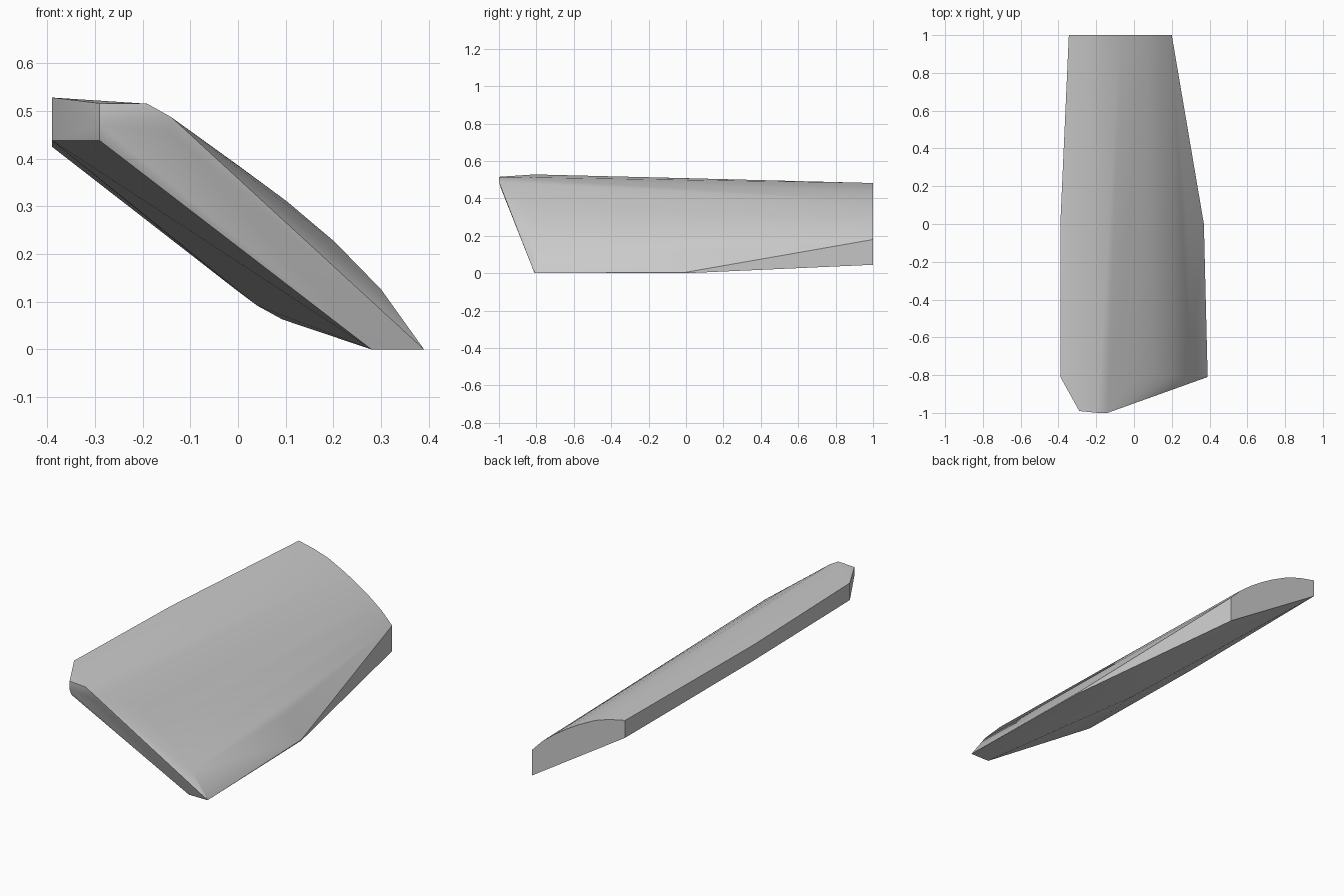
import bpy, bmesh, math

cube = bpy.data.objects.get("Cube")
if cube:
    bpy.data.objects.remove(cube, do_unlink=True)

# Shared camber: position along the chord and share of the full bulge
CAMBER = [(0, 0), (.17, .57), (.32, .91), (.5, 1), (.63, .95), (.76, .81), (.885, .53), (1, 0)]


def upper_arc(y, left, right, bulge):
    """Arched upper line of a cross-section, from its left to right (x, z) ends."""
    (x0, z0), (x1, z1) = left, right
    return [(x0 + (x1 - x0) * t, y, z0 + (z1 - z0) * t + bulge * b) for t, b in CAMBER]


def at(y, *xz):
    return [(x, y, z) for x, z in xz]


# Rear, middle and forward sections
points = upper_arc(1, (-.345, .482), (.2, .18), .055)
points += at(1, (-.345, .39), (.2, .045))
points += upper_arc(0, (-.39, .508), (.37, .005), .1)
points += at(0, (-.39, .425), (0, .122), (.04, .092), (.093, .063), (.28, 0), (.37, 0))
points += upper_arc(-.81, (-.39, .528), (.39, 0), .122)
points += at(-.81, (-.39, .438), (.28, 0))
# Blunt nose
points += at(-1, (-.19, .515), (-.14, .487))
points += at(-.99, (-.29, .516), (-.29, .47), (-.14, .455))
points += at(-.975, (-.29, .438))

# Skin the sections into one closed convex shell
bm = bmesh.new()
for p in points:
    bm.verts.new(p)
hull = bmesh.ops.convex_hull(bm, input=bm.verts)
spare = {v for v in hull["geom_interior"] + hull["geom_unused"] if isinstance(v, bmesh.types.BMVert)}
bmesh.ops.delete(bm, geom=[v for v in spare if v.is_valid and not v.link_faces], context='VERTS')
bmesh.ops.recalc_face_normals(bm, faces=bm.faces)
mesh = bpy.data.meshes.new("curved_panel")
bm.to_mesh(mesh)
bm.free()

panel = bpy.data.objects.new("curved_panel", mesh)
bpy.context.collection.objects.link(panel)

# Plain grey finish
grey = bpy.data.materials.new("plain_grey")
grey.use_nodes = True
colour = (.6, .6, .6, 1)
grey.diffuse_color = colour
grey.node_tree.nodes["Principled BSDF"].inputs["Base Color"].default_value = colour
mesh.materials.append(grey)

# Smooth skin with crisp edges
bpy.ops.object.select_all(action='DESELECT')
panel.select_set(True)
bpy.context.view_layer.objects.active = panel
bpy.ops.object.shade_smooth_by_angle(angle=math.radians(30))
